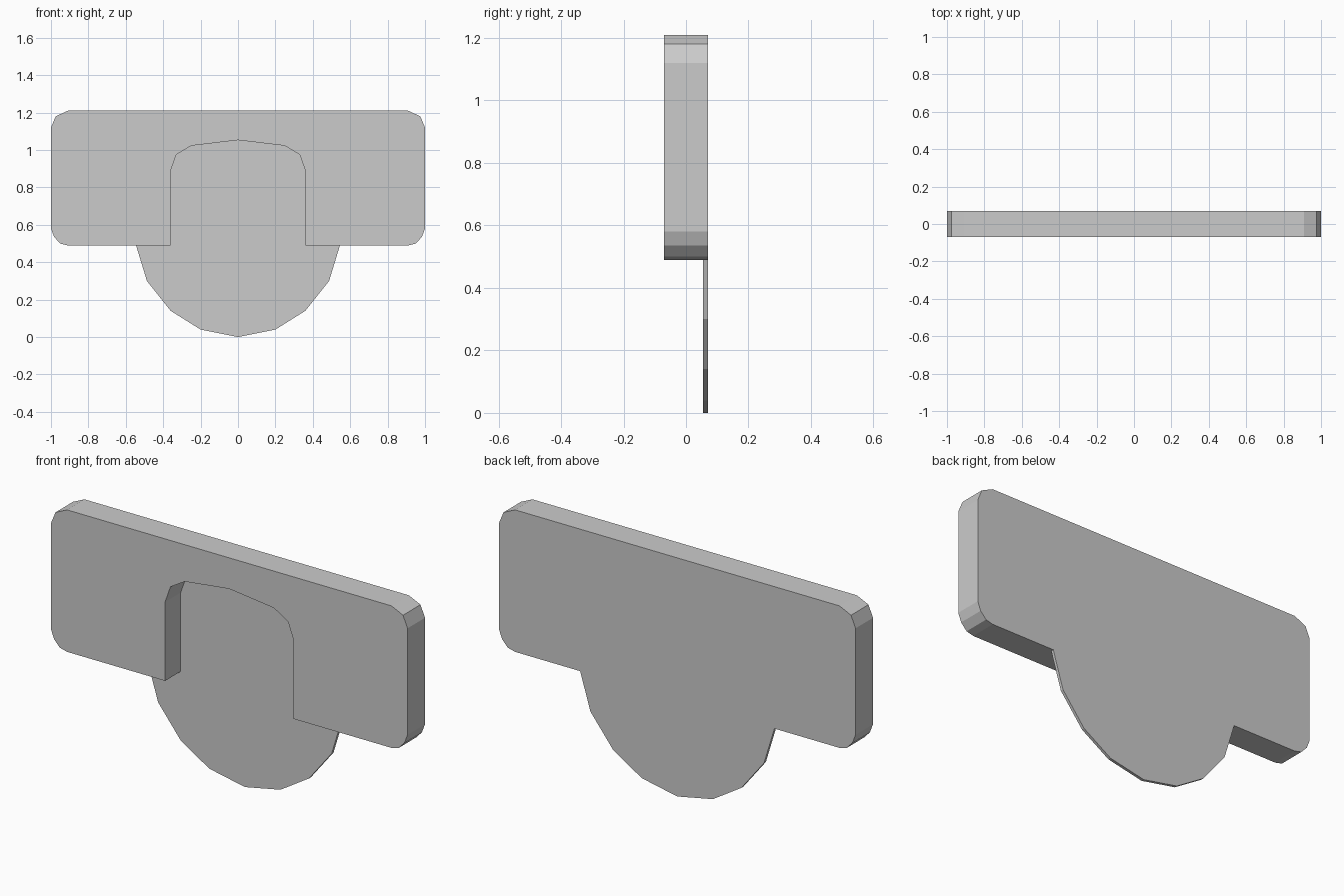
import bpy, bmesh

if "Cube" in bpy.data.objects:
    bpy.data.objects.remove(bpy.data.objects["Cube"])


def prism(name, outline, y0, y1):
    """Extrude an (x, z) outline from y0 to y1."""
    bm = bmesh.new()
    face = bm.faces.new([bm.verts.new((x, y0, z)) for x, z in outline])
    ext = bmesh.ops.extrude_face_region(bm, geom=[face])
    verts = [g for g in ext["geom"] if isinstance(g, bmesh.types.BMVert)]
    bmesh.ops.translate(bm, verts=verts, vec=(0, y1 - y0, 0))
    bmesh.ops.recalc_face_normals(bm, faces=bm.faces)
    mesh = bpy.data.meshes.new(name)
    bm.to_mesh(mesh)
    bm.free()
    obj = bpy.data.objects.new(name, mesh)
    bpy.context.collection.objects.link(obj)
    return obj


def mirrored(points):
    """Same points on the -x side, in reverse order."""
    return [(-x, z) for x, z in reversed(points) if x > 0]


# Full silhouette: rounded bar with a half-round tongue below
tongue = [(0, 0), (0.2, 0.04), (0.36, 0.14), (0.487, 0.3), (0.545, 0.49)]
bar_end = [(0.91, 0.49), (0.95, 0.5), (0.983, 0.535), (1, 0.58),
           (1, 1.12), (0.975, 1.18), (0.91, 1.21)]
half = tongue + bar_end
plate = prism("back_plate", half + mirrored(half), -0.07, 0.07)

# Front recess: arched notch in the bar, and the tongue thinned below it
notch = [(0.8, -0.2), (0.8, 0.49), (0.36, 0.49), (0.36, 0.89),
         (0.33, 0.975), (0.25, 1.023), (0, 1.053)]
cutter = prism("recess_cutter", notch + mirrored(notch), -0.2, 0.055)
cutter.hide_render = True

# Cut the recess and keep the clean result
cut = plate.modifiers.new("recess", "BOOLEAN")
cut.operation = "DIFFERENCE"
cut.solver = "EXACT"
cut.object = cutter
bpy.context.view_layer.objects.active = plate
bpy.ops.object.modifier_apply(modifier=cut.name)
bpy.data.objects.remove(cutter)
